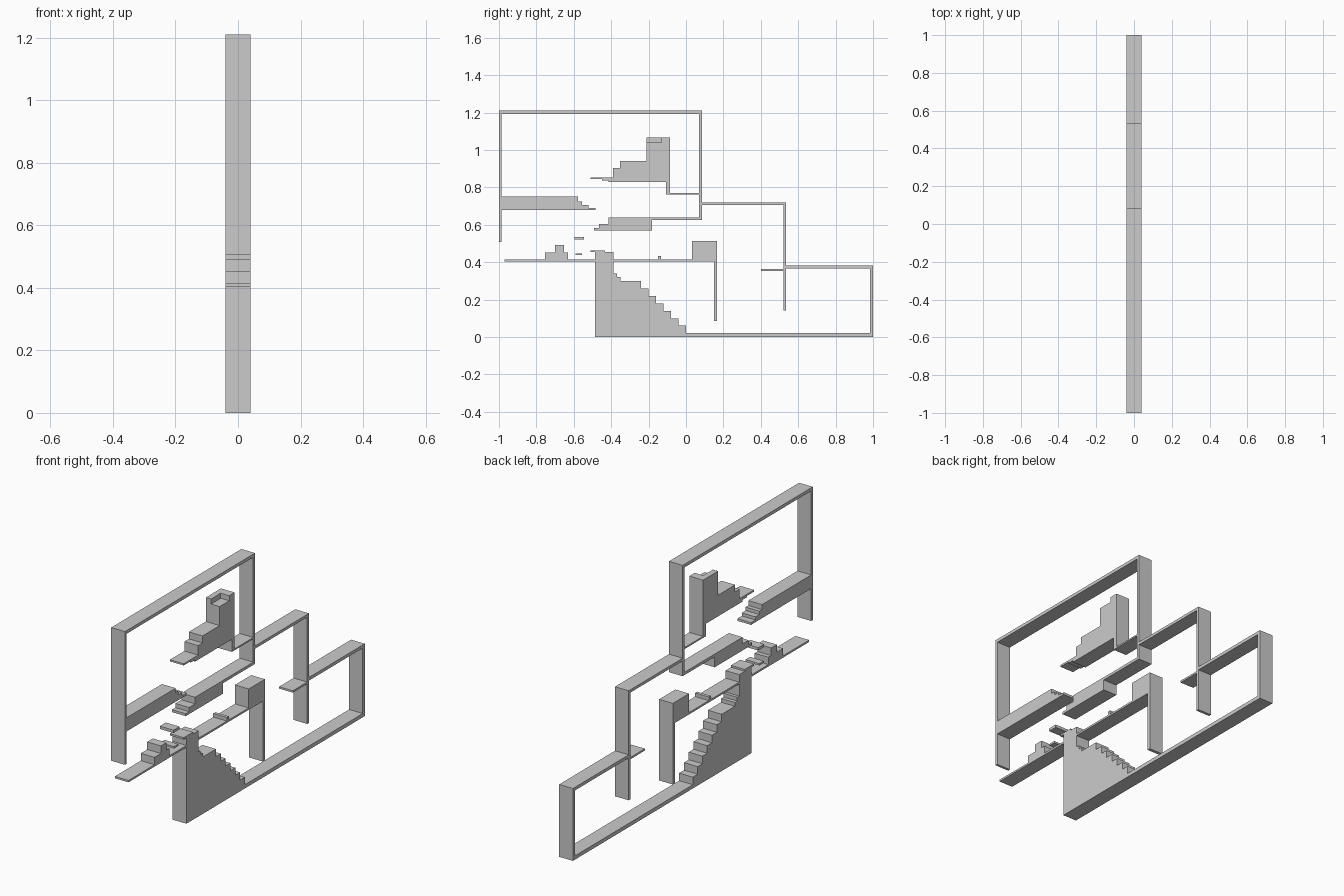
import bpy, bmesh

HALF = 0.04  # half depth of the slice along x


def extrude(name, pts, x0=-HALF, x1=HALF):
    """Extrude a (y, z) outline along x."""
    bm = bmesh.new()
    face = bm.faces.new([bm.verts.new((x0, y, z)) for y, z in pts])
    out = bmesh.ops.extrude_face_region(bm, geom=[face])
    verts = [v for v in out["geom"] if isinstance(v, bmesh.types.BMVert)]
    bmesh.ops.translate(bm, verts=verts, vec=(x1 - x0, 0, 0))
    bmesh.ops.recalc_face_normals(bm, faces=bm.faces)
    mesh = bpy.data.meshes.new(name)
    bm.to_mesh(mesh)
    bm.free()
    obj = bpy.data.objects.new(name, mesh)
    bpy.context.collection.objects.link(obj)
    return obj


def slab(name, y0, y1, z0, z1, x0=-HALF, x1=HALF):
    return extrude(name, [(y0, z0), (y1, z0), (y1, z1), (y0, z1)], x0, x1)


# Outer shell: upper room, middle roof and lower roof
slab("upper_left_wall", -1.0, -0.987, 0.507, 1.193)
slab("upper_roof", -1.0, 0.085, 1.193, 1.21)
extrude("upper_right_wall_and_ledge", [
    (0.07, 1.193), (0.07, 0.77), (-0.085, 0.77), (-0.085, 1.04), (-0.21, 1.04),
    (-0.21, 0.94), (-0.353, 0.94), (-0.353, 0.903), (-0.39, 0.903), (-0.39, 0.853),
    (-0.51, 0.853), (-0.51, 0.844), (-0.45, 0.844), (-0.45, 0.837), (-0.415, 0.837),
    (-0.415, 0.828), (-0.108, 0.828), (-0.108, 0.762), (0.07, 0.762), (0.07, 0.64),
    (-0.415, 0.64), (-0.415, 0.605), (-0.465, 0.605), (-0.465, 0.583), (-0.493, 0.583),
    (-0.493, 0.57), (-0.182, 0.57), (-0.182, 0.625), (0.085, 0.625), (0.085, 1.193)])
slab("middle_roof", 0.085, 0.535, 0.705, 0.72)
slab("middle_wall", 0.52, 0.535, 0.142, 0.705)
slab("middle_wall_ledge", 0.4, 0.52, 0.353, 0.363)
slab("lower_roof", 0.535, 1.0, 0.365, 0.382)

# Raised top of the upper block, notched at its front
slab("upper_block_cap", -0.13, -0.085, 1.04, 1.067)
slab("upper_block_cap_rim", -0.21, -0.13, 1.04, 1.067, -HALF, -0.01)

# Stepped shelf on the upper left wall
extrude("left_shelf", [
    (-0.987, 0.678), (-0.485, 0.678), (-0.485, 0.69), (-0.522, 0.69), (-0.522, 0.706),
    (-0.555, 0.706), (-0.555, 0.724), (-0.577, 0.724), (-0.577, 0.75), (-0.987, 0.75)])

# Ground floor with the main staircase and right end wall
stairs = [(0.0, 0.02)]
for i in range(7):
    y, z = -0.04 * i, 0.06 + 0.04 * i
    stairs += [(y, z), (y - 0.04, z)]
stairs[-1] = (-0.35, 0.30)
stairs += [(-0.35, 0.32), (-0.37, 0.32), (-0.37, 0.34), (-0.387, 0.34), (-0.387, 0.453)]
extrude("ground_floor_stairs", [(-0.487, 0.0), (1.0, 0.0), (1.0, 0.365), (0.983, 0.365),
                                (0.983, 0.02)] + stairs + [(-0.487, 0.453)])
slab("stair_top_lip", -0.51, -0.433, 0.453, 0.463)

# Thin mid floor on both sides of the stairs, with steps, block and leg
extrude("mid_floor_left", [
    (-0.97, 0.403), (-0.487, 0.403), (-0.487, 0.413), (-0.63, 0.413), (-0.63, 0.452),
    (-0.653, 0.452), (-0.653, 0.492), (-0.7, 0.492), (-0.7, 0.452), (-0.753, 0.452),
    (-0.753, 0.413), (-0.97, 0.413)])
extrude("mid_floor_right", [
    (-0.387, 0.403), (0.15, 0.403), (0.15, 0.085), (0.167, 0.085), (0.167, 0.513),
    (0.032, 0.513), (0.032, 0.413), (-0.133, 0.413), (-0.133, 0.432), (-0.15, 0.432),
    (-0.15, 0.413), (-0.387, 0.413)])

# Floating platforms
slab("floating_platform_upper", -0.595, -0.545, 0.52, 0.535)
slab("floating_platform_lower", -0.592, -0.555, 0.437, 0.447)
